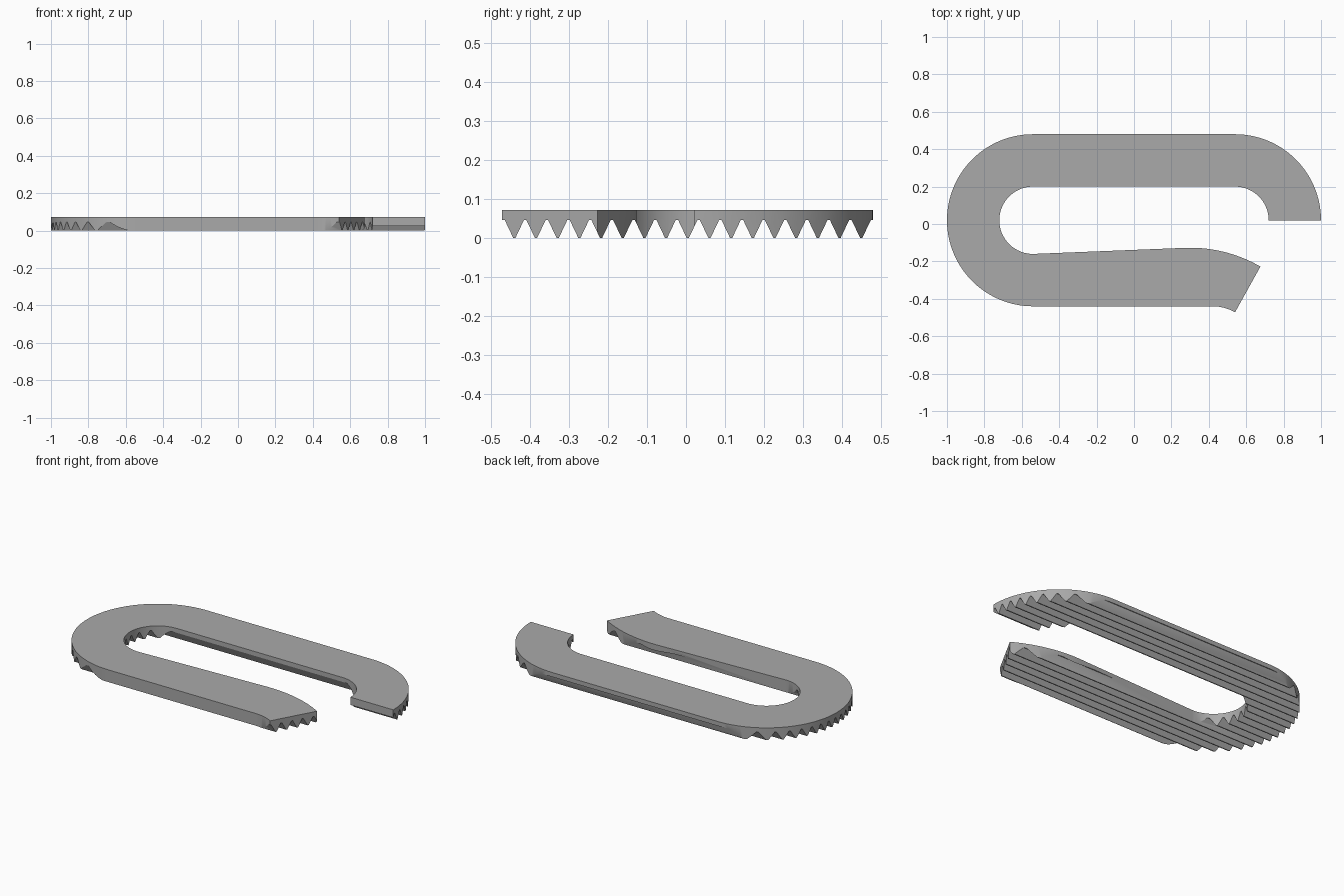
import bpy, bmesh
from math import cos, sin, radians, pi
from mathutils import Vector

cube = bpy.data.objects.get("Cube")
if cube:
    bpy.data.objects.remove(cube, do_unlink=True)

HEIGHT = 0.072   # full thickness
ROOT = 0.046     # height of the grooves between ridges
PITCH = 0.0557   # ridge spacing
FIRST = -0.441   # y of the first ridge
FLAT = 0.003     # half width of the flat ridge tips and groove roots


def arc(cx, cy, r, start, end, steps):
    angles = [radians(start + (end - start) * i / steps) for i in range(steps + 1)]
    return [(cx + r * cos(a), cy + r * sin(a)) for a in angles]


def prism(name, points, offset):
    """Extrude a closed 3D polygon along offset."""
    bm = bmesh.new()
    face = bm.faces.new([bm.verts.new(p) for p in points])
    extruded = bmesh.ops.extrude_face_region(bm, geom=[face])["geom"]
    verts = [g for g in extruded if isinstance(g, bmesh.types.BMVert)]
    bmesh.ops.translate(bm, verts=verts, vec=Vector(offset))
    bmesh.ops.recalc_face_normals(bm, faces=bm.faces)
    mesh = bpy.data.meshes.new(name)
    bm.to_mesh(mesh)
    bm.free()
    obj = bpy.data.objects.new(name, mesh)
    bpy.context.collection.objects.link(obj)
    return obj


# Clip outline: outer edge, flared tip, then the inner edge back to the open end
outline = (
    arc(0.54, 0.02, 0.46, 0, 90, 32)
    + arc(-0.54, 0.02, 0.46, 90, 270, 64)
    + arc(0.42, -0.68, 0.24, 90, 60, 10)
    + arc(0.30, -0.879, 0.752, 60, 92.3, 24)
    + arc(-0.54, 0.02, 0.18, 270, 90, 48)
    + arc(0.54, 0.02, 0.18, 90, 0, 24)
)
clip = prism("ridged_clip", [(x, y, -0.02) for x, y in outline], (0, 0, HEIGHT + 0.02))

# Ridge profile, run lengthwise as a slab
profile = []
for i in range(-1, 18):
    tip = FIRST + i * PITCH
    half = PITCH / 2
    profile += [(tip - half + FLAT, ROOT), (tip - FLAT, 0), (tip + FLAT, 0), (tip + half - FLAT, ROOT)]
profile += [(profile[-1][0], 0.2), (profile[0][0], 0.2)]
slab = prism("ridge_cutter", [(-1.2, y, z) for y, z in profile], (2.4, 0, 0))
slab.hide_render = True

# Keep only what lies inside both shapes
cut = clip.modifiers.new("ridges", "BOOLEAN")
cut.operation = "INTERSECT"
cut.solver = "EXACT"
cut.object = slab
bpy.ops.object.select_all(action="DESELECT")
bpy.context.view_layer.objects.active = clip
clip.select_set(True)
bpy.ops.object.modifier_apply(modifier=cut.name)
bpy.data.objects.remove(slab, do_unlink=True)
bpy.ops.object.shade_smooth_by_angle(angle=pi / 6)

# Single grey colour
grey = bpy.data.materials.new("plain_grey")
grey.use_nodes = True
colour = (0.4, 0.4, 0.4, 1)
grey.diffuse_color = colour
grey.node_tree.nodes["Principled BSDF"].inputs["Base Color"].default_value = colour
clip.data.materials.clear()
clip.data.materials.append(grey)
